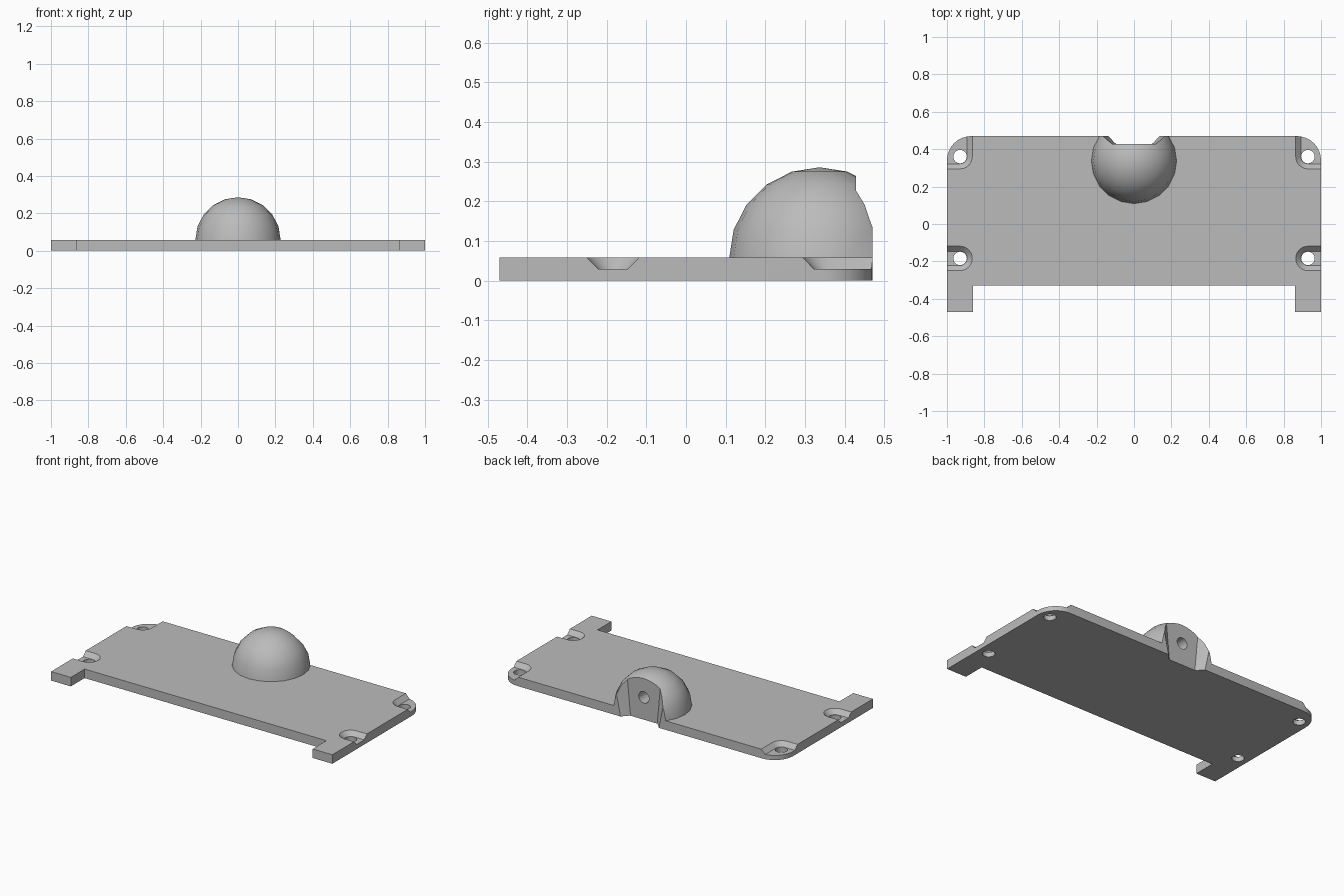
import bpy, bmesh, math
from mathutils import Vector

if "Cube" in bpy.data.objects:
    bpy.data.objects.remove(bpy.data.objects["Cube"], do_unlink=True)

TOP = 0.058      # plate thickness
BACK = 0.47      # rear edge of plate and dome
FLOOR = 0.03     # floor of the screw pockets

grey = bpy.data.materials.new("plain_grey")
grey.use_nodes = True
grey.diffuse_color = (0.5, 0.5, 0.5, 1)
grey.node_tree.nodes["Principled BSDF"].inputs["Base Color"].default_value = (0.5, 0.5, 0.5, 1)


def finish(name, bm):
    bmesh.ops.recalc_face_normals(bm, faces=bm.faces)
    mesh = bpy.data.meshes.new(name)
    bm.to_mesh(mesh)
    bm.free()
    obj = bpy.data.objects.new(name, mesh)
    bpy.context.collection.objects.link(obj)
    mesh.materials.append(grey)
    return obj


def hull(name, points):
    bm = bmesh.new()
    for p in points:
        bm.verts.new(p)
    out = bmesh.ops.convex_hull(bm, input=bm.verts)
    loose = [v for v in bm.verts if not v.link_faces]
    bmesh.ops.delete(bm, geom=loose, context="VERTS")
    bmesh.ops.dissolve_limit(bm, angle_limit=0.01, verts=bm.verts, edges=bm.edges)
    return finish(name, bm)


def ring(x, y, z, r, n=24):
    angles = [math.tau * i / n for i in range(n)]
    return [Vector((x + r * math.cos(a), y + r * math.sin(a), z)) for a in angles]


def cut(obj, cutters):
    bpy.context.view_layer.objects.active = obj
    for c in cutters:
        mod = obj.modifiers.new("cut", "BOOLEAN")
        mod.operation = "DIFFERENCE"
        mod.solver = "EXACT"
        mod.object = c
        bpy.ops.object.modifier_apply(modifier=mod.name)


def smooth(obj):
    bpy.ops.object.select_all(action="DESELECT")
    obj.select_set(True)
    bpy.context.view_layer.objects.active = obj
    bpy.ops.object.shade_smooth_by_angle(angle=math.radians(30))


# Base plate outline: two front tabs, rounded rear corners
half = [(0.86, -0.33), (0.86, -BACK), (1, -BACK)]
for i in range(9):
    a = math.pi / 2 * i / 8
    half.append((0.87 + 0.13 * math.cos(a), 0.34 + 0.13 * math.sin(a)))
outline = half + [(-x, y) for x, y in reversed(half)]
bm = bmesh.new()
face = bm.faces.new([bm.verts.new((x, y, 0)) for x, y in outline])
solid = bmesh.ops.extrude_face_region(bm, geom=[face])
bmesh.ops.translate(bm, vec=(0, 0, TOP),
                    verts=[v for v in solid["geom"] if isinstance(v, bmesh.types.BMVert)])
plate = finish("base_plate", bm)

# Dome, clipped flat at the plate and at the rear edge
bm = bmesh.new()
bmesh.ops.create_uvsphere(bm, u_segments=20, v_segments=10, radius=0.228)
bmesh.ops.translate(bm, vec=(0, 0.337, TOP), verts=bm.verts)
for point, normal in (((0, 0, TOP), (0, 0, -1)), ((0, BACK, 0), (0, 1, 0))):
    bmesh.ops.bisect_plane(bm, geom=bm.verts[:] + bm.edges[:] + bm.faces[:],
                           plane_co=point, plane_no=normal, clear_outer=True)
    bmesh.ops.holes_fill(bm, edges=[e for e in bm.edges if e.is_boundary], sides=0)
dome = finish("dome", bm)

# Screw holes and flared pockets that run out through the plate edges
plate_cutters = []
for side in (-1, 1):
    for y, rear in ((-0.184, 0), (0.36, 0.3)):
        x = side * 0.93
        shifts = [Vector((sx, sy, 0)) for sx in (0, side * 0.3) for sy in {0, rear}]
        rims = ring(x, y, FLOOR, 0.038) + ring(x, y, TOP + 0.02, 0.085)
        plate_cutters.append(hull("pocket_cutter", [p + s for p in rims for s in shifts]))
        plate_cutters.append(hull("hole_cutter",
                                  ring(x, y, -0.1, 0.036) + ring(x, y, 0.1, 0.036)))

# Flared rear notch through plate and dome
notch = hull("notch_cutter", [(s * w, y, z) for s in (-1, 1) for w, y, z in
             ((0.092, 0.428, -0.03), (0.166, 0.51, -0.03),
              (0.125, 0.428, 0.32), (0.24, 0.51, 0.32))])

# Blind bore in the rear face of the dome
bore = hull("bore_cutter", [(p.x, y, p.y) for y in (0.3, 0.6) for p in ring(0, 0.143, 0, 0.037)])

cut(plate, plate_cutters + [notch])
cut(dome, [notch, bore])
for helper in plate_cutters + [notch, bore]:
    bpy.data.objects.remove(helper, do_unlink=True)
smooth(plate)
smooth(dome)
